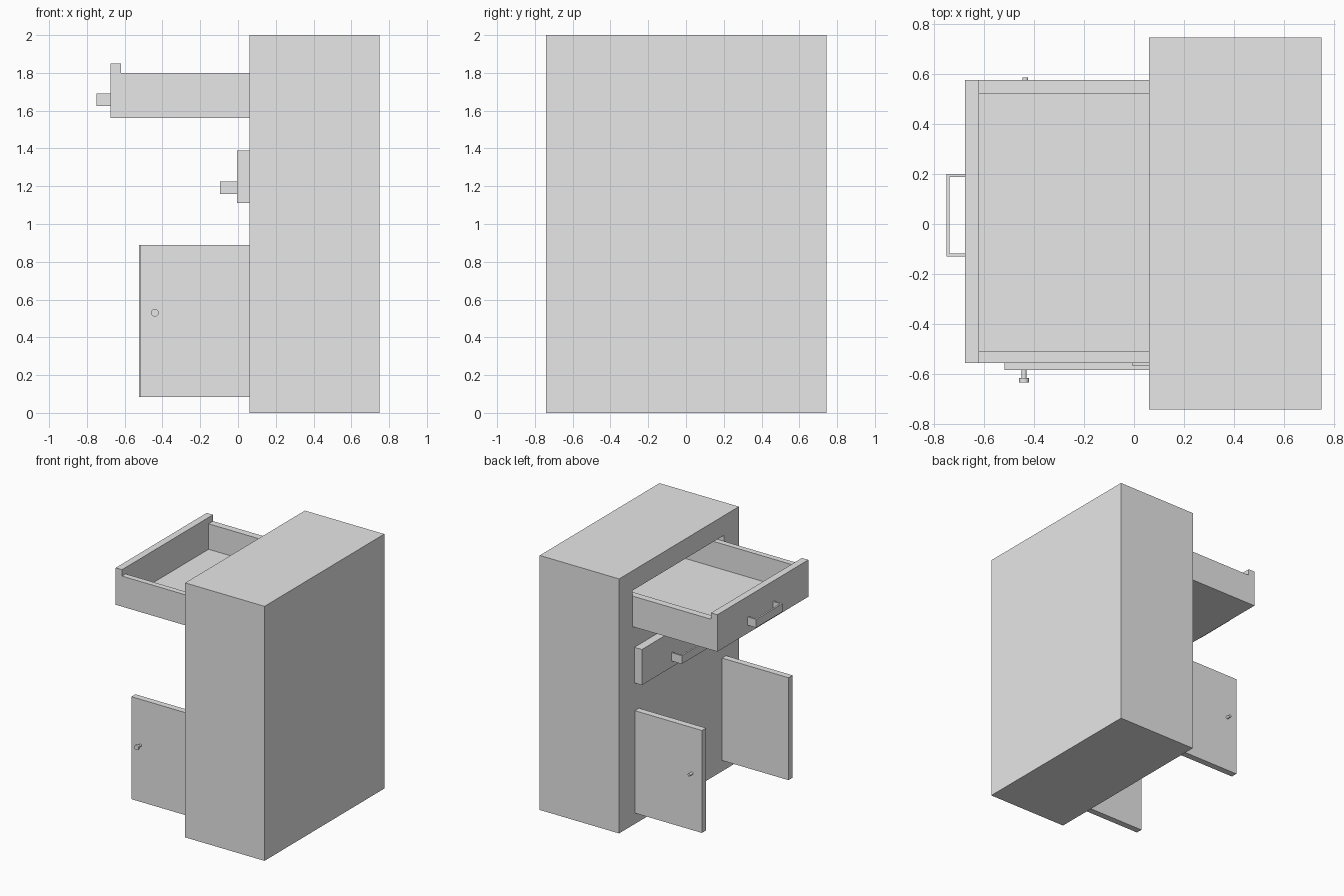
import bpy
from mathutils import Matrix, Vector

cube = bpy.data.objects.get("Cube")
if cube:
    bpy.data.objects.remove(cube, do_unlink=True)

# One plain colour for everything
grey = bpy.data.materials.new("plain_grey")
grey.use_nodes = True
grey.diffuse_color = (0.8, 0.8, 0.8, 1)
grey.node_tree.nodes["Principled BSDF"].inputs["Base Color"].default_value = (0.8, 0.8, 0.8, 1)


def box(name, x, y, z):
    """Box spanning the given (low, high) ranges."""
    bpy.ops.mesh.primitive_cube_add(size=1)
    ob = bpy.context.object
    ob.name = name
    spans = (x, y, z)
    size = Vector([hi - lo for lo, hi in spans])
    middle = Vector([(hi + lo) / 2 for lo, hi in spans])
    ob.data.transform(Matrix.Translation(middle) @ Matrix.Diagonal(size).to_4x4())
    ob.data.materials.append(grey)
    return ob


def peg(name, x, y, z, radius):
    """Cylinder along y."""
    bpy.ops.mesh.primitive_cylinder_add(vertices=24, radius=radius, depth=y[1] - y[0],
                                        location=(x, sum(y) / 2, z),
                                        rotation=(1.5708, 0, 0))
    ob = bpy.context.object
    ob.name = name
    ob.data.materials.append(grey)
    bpy.ops.object.shade_smooth_by_angle()


def handle(name, x, y, z):
    """U-shaped pull: a bar with a leg at each end."""
    t = 0.013
    box(name + "_bar", (x[0], x[0] + t), y, z)
    box(name + "_near_leg", (x[0] + t, x[1]), (y[0], y[0] + t), z)
    box(name + "_far_leg", (x[0] + t, x[1]), (y[1] - t, y[1]), z)


# Cabinet with the slot for the open drawer
cabinet = box("cabinet_body", (0.06, 0.75), (-0.742, 0.745), (0, 2))
slot = box("drawer_slot_cutter", (-0.1, 0.7), (-0.557, 0.577), (1.558, 1.845))
slot.hide_render = True
slot.hide_set(True)
cut = cabinet.modifiers.new("drawer_slot", "BOOLEAN")
cut.object = slot
cut.solver = "EXACT"

# Open upper drawer
box("upper_drawer_front", (-0.675, -0.62), (-0.555, 0.575), (1.56, 1.85))
box("upper_drawer_floor", (-0.62, 0.65), (-0.51, 0.52), (1.56, 1.6))
box("upper_drawer_right_side", (-0.62, 0.65), (-0.555, -0.51), (1.56, 1.8))
box("upper_drawer_left_side", (-0.62, 0.65), (0.52, 0.575), (1.56, 1.8))
box("upper_drawer_back", (0.6, 0.65), (-0.51, 0.52), (1.6, 1.8))
handle("upper_handle", (-0.75, -0.675), (-0.13, 0.2), (1.625, 1.69))

# Closed lower drawer
box("lower_drawer_front", (-0.005, 0.06), (-0.567, 0.555), (1.11, 1.39))
handle("lower_handle", (-0.095, -0.005), (-0.142, 0.188), (1.16, 1.225))

# Open doors with their knobs
box("right_door", (-0.518, 0.06), (-0.583, -0.533), (0.085, 0.89))
box("left_door", (-0.523, 0.06), (0.498, 0.549), (0.085, 0.89))
peg("right_knob_stem", -0.44, (-0.617, -0.583), 0.53, 0.01)
peg("right_knob_head", -0.44, (-0.633, -0.615), 0.53, 0.02)
peg("left_knob_stem", -0.435, (0.549, 0.585), 0.53, 0.011)
